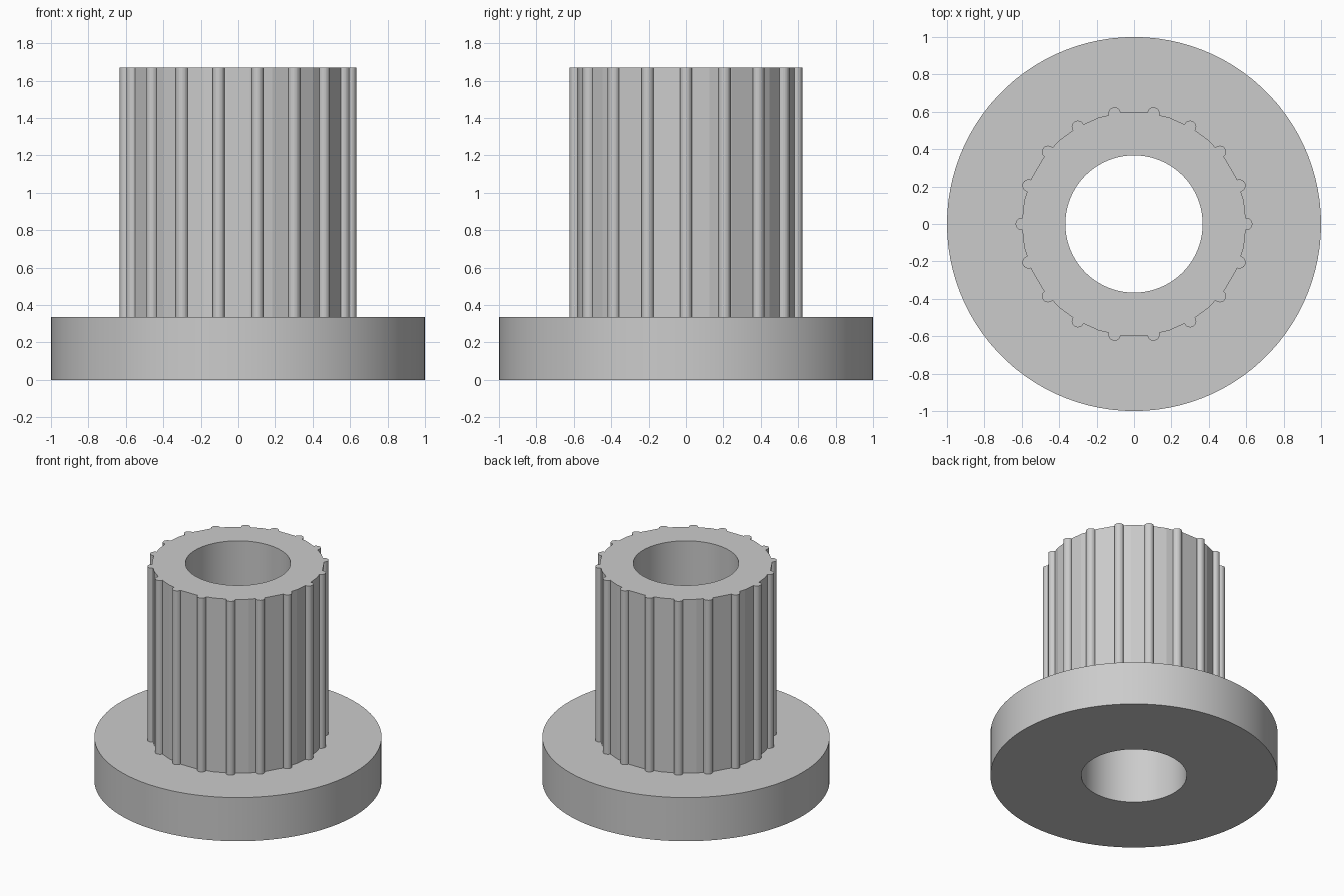
import bpy
import math

if "Cube" in bpy.data.objects:
    bpy.data.objects.remove(bpy.data.objects["Cube"])

FLANGE_TOP = 0.335
TOP = 1.67
SLEEVE_R = 0.6
BORE_R = 0.367
RIB_R = 0.033
RIBS = 18

grey = bpy.data.materials.new("plain_grey")
grey.use_nodes = True
colour = (0.6, 0.6, 0.6, 1)
grey.diffuse_color = colour
grey.node_tree.nodes["Principled BSDF"].inputs["Base Color"].default_value = colour


def cylinder(name, radius, z0, z1, sides, x=0, y=0, turn=0):
    bpy.ops.mesh.primitive_cylinder_add(
        vertices=sides, radius=radius, depth=z1 - z0,
        location=(x, y, (z0 + z1) / 2), rotation=(0, 0, turn))
    obj = bpy.context.object
    obj.name = name
    obj.data.materials.append(grey)
    return obj


def combine(target, other, operation):
    mod = target.modifiers.new(operation.lower(), "BOOLEAN")
    mod.operation = operation
    mod.solver = "EXACT"
    mod.object = other
    bpy.context.view_layer.objects.active = target
    bpy.ops.object.modifier_apply(modifier=mod.name)
    bpy.data.objects.remove(other)


# Faceted sleeve, with a corner on the x axis
bushing = cylinder("flanged_bushing", SLEEVE_R, 0.1, TOP, 30, turn=math.pi / 2)

# Round ribs evenly spaced around the sleeve
for i in range(RIBS):
    a = math.tau * i / RIBS
    rib = cylinder("rib", RIB_R, 0.1, TOP, 24,
                   SLEEVE_R * math.cos(a), SLEEVE_R * math.sin(a), a)
    combine(bushing, rib, "UNION")

# Wide base flange
combine(bushing, cylinder("flange", 1, 0, FLANGE_TOP, 100), "UNION")

# Bore through the whole part
bore = cylinder("bore_cutter", BORE_R, -0.1, TOP + 0.1, 100)
bore.hide_render = True
combine(bushing, bore, "DIFFERENCE")

# Smooth the fine curves, keep the sleeve facets crisp
bpy.ops.object.select_all(action="DESELECT")
bushing.select_set(True)
bpy.context.view_layer.objects.active = bushing
bpy.ops.object.shade_smooth_by_angle(angle=math.radians(8))
